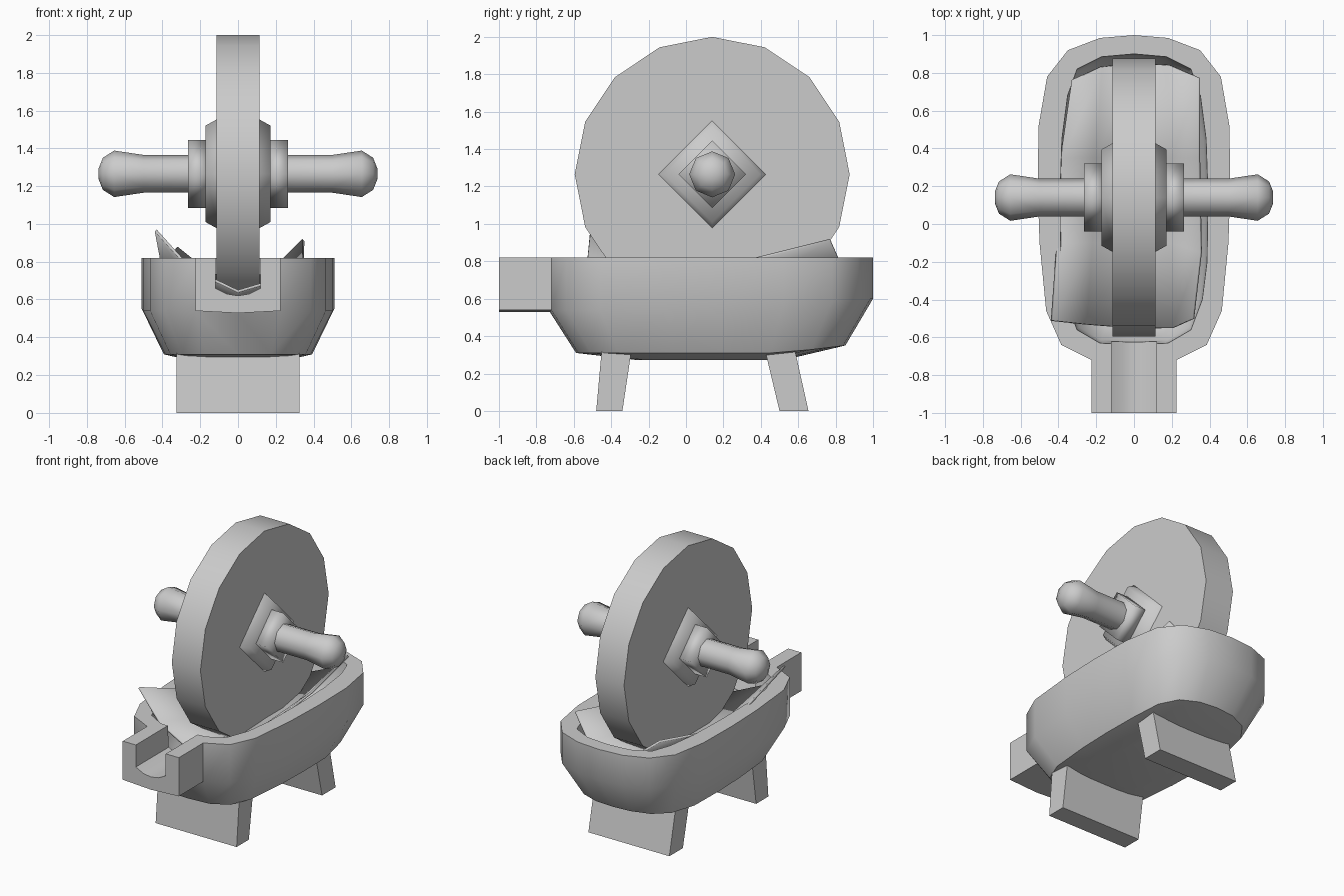
import bpy, bmesh
from math import sin, cos, pi, radians

if "Cube" in bpy.data.objects:
    bpy.data.objects.remove(bpy.data.objects["Cube"])


def make(name, verts, faces, angle=None):
    me = bpy.data.meshes.new(name)
    me.from_pydata(verts, [], faces)
    bm = bmesh.new()
    bm.from_mesh(me)
    bmesh.ops.recalc_face_normals(bm, faces=bm.faces)
    bm.to_mesh(me)
    bm.free()
    ob = bpy.data.objects.new(name, me)
    bpy.context.collection.objects.link(ob)
    if angle:
        smooth(ob, angle)
    return ob


def smooth(ob, angle):
    bpy.ops.object.select_all(action='DESELECT')
    ob.select_set(True)
    bpy.context.view_layer.objects.active = ob
    bpy.ops.object.shade_smooth_by_angle(angle=radians(angle))


def loft(name, rings, angle=None):
    n = len(rings[0])
    faces = [(k*n + i, k*n + (i+1) % n, (k+1)*n + (i+1) % n, (k+1)*n + i)
             for k in range(len(rings) - 1) for i in range(n)]
    faces += [tuple(range(n)), tuple(range((len(rings)-1)*n, len(rings)*n))]
    return make(name, [p for r in rings for p in r], faces, angle)


def turned(name, profile, sides, angle):
    # rings of (x, radius) around the axle
    return loft(name, [[(x, 0.14 + r*sin(2*pi*i/sides), 1.265 + r*cos(2*pi*i/sides))
                        for i in range(sides)] for x, r in profile], angle)


def outline(half):
    return half + [(-x, y) for x, y in half[-2:0:-1]]


def ring(pts, sx, sy, zf):
    return [(x*sx, 0.13 + (y - 0.13)*sy, zf(y)) for x, y in pts]


def boolean(ob, cutter, op):
    m = ob.modifiers.new(op, 'BOOLEAN')
    m.object, m.operation, m.solver = cutter, op, 'EXACT'
    bpy.context.view_layer.objects.active = ob
    bpy.ops.object.modifier_apply(modifier=m.name)
    bpy.data.objects.remove(cutter)


# Boat-shaped trough
outer = outline([(0, 1), (.18, .985), (.35, .92), (.46, .78), (.505, .52), (.51, .2),
                 (.5, -.1), (.465, -.46), (.385, -.64), (.225, -.72), (0, -.735)])
inner = outline([(0, .9), (.17, .885), (.3, .82), (.35, .68), (.38, .45), (.39, .15),
                 (.385, -.2), (.36, -.4), (.3, -.56), (.18, -.63), (0, -.64)])
trough = loft("trough", [
    ring(outer, 1, 1, lambda y: .82),
    ring(outer, 1, 1, lambda y: .54 + .06*max(0, y)),
    ring(outer, .77, .83, lambda y: .31 + .1*max(0, y - .6)),
    ring(outer, .45, .45, lambda y: .272)])


def prism(name, profile, y0, y1):
    return loft(name, [[(x, y, z) for x, z in profile] for y in (y0, y1)])


# Spout, hollow and pouring channel
boolean(trough, prism("spout", [(-.225, .82), (-.225, .54), (0, .528), (.225, .54), (.225, .82)],
                      -1, -.5), 'UNION')
boolean(trough, loft("hollow", [
    ring(inner, 1.02, 1.01, lambda y: .92),
    ring(inner, .97, .98, lambda y: .6),
    ring(inner, .72, .82, lambda y: .46),
    ring(inner, .3, .5, lambda y: .42)]), 'DIFFERENCE')
boolean(trough, prism("channel", [(-.12, .95), (-.12, .66), (-.06, .63), (0, .62), (.06, .63),
                                  (.12, .66), (.12, .95)], -1.1, -.45), 'DIFFERENCE')
smooth(trough, 40)

# Splayed feet
for name, top, bottom in (("front_foot", (-.45, -.29), (-.48, -.34)),
                          ("back_foot", (.42, .58), (.5, .655))):
    prof = [(bottom[0], 0), (bottom[1], 0), (top[1], .335), (top[0], .335)]
    loft(name, [[(x, y, z) for y, z in prof] for x in (-.325, .325)])

# Grinding wheel
turned("wheel", [(-.115, .735), (.115, .735)], 16, 30)

# Diamond hubs and the two grips
for side, s in (("left", -1), ("right", 1)):
    turned(side + "_hub", [(s*.1, .295), (s*.172, .255)], 4, 95)
    turned(side + "_collar", [(s*.16, .18), (s*.265, .18)], 4, 95)
    turned(side + "_grip", [(s*x, r) for x, r in (
        (.25, .1), (.5, .1), (.655, .123), (.715, .085), (.737, .03))], 8, 60)

# Curled lining sheet under the wheel
rows = [
    [(-.43, -.51, .97), (-.25, -.53, .77), (0, -.55, .65), (.2, -.55, .71), (.31, -.5, .79)],
    [(-.4, -.1, .81), (-.22, -.1, .66), (0, -.1, .58), (.2, -.1, .66), (.35, -.15, .77)],
    [(-.38, .35, .8), (-.2, .35, .66), (0, .35, .58), (.2, .35, .68), (.34, .35, .815)],
    [(-.32, .76, .88), (-.17, .83, .76), (0, .85, .68), (.18, .84, .76), (.34, .77, .92)]]
sheet = make("lining_sheet", [p for r in rows for p in r],
             [(k*5 + i, k*5 + i + 1, k*5 + i + 6, k*5 + i + 5)
              for k in range(3) for i in range(4)], 30)
if sheet.data.polygons[0].normal.z < 0:
    sheet.data.flip_normals()
thick = sheet.modifiers.new("thickness", 'SOLIDIFY')
thick.thickness = .015
